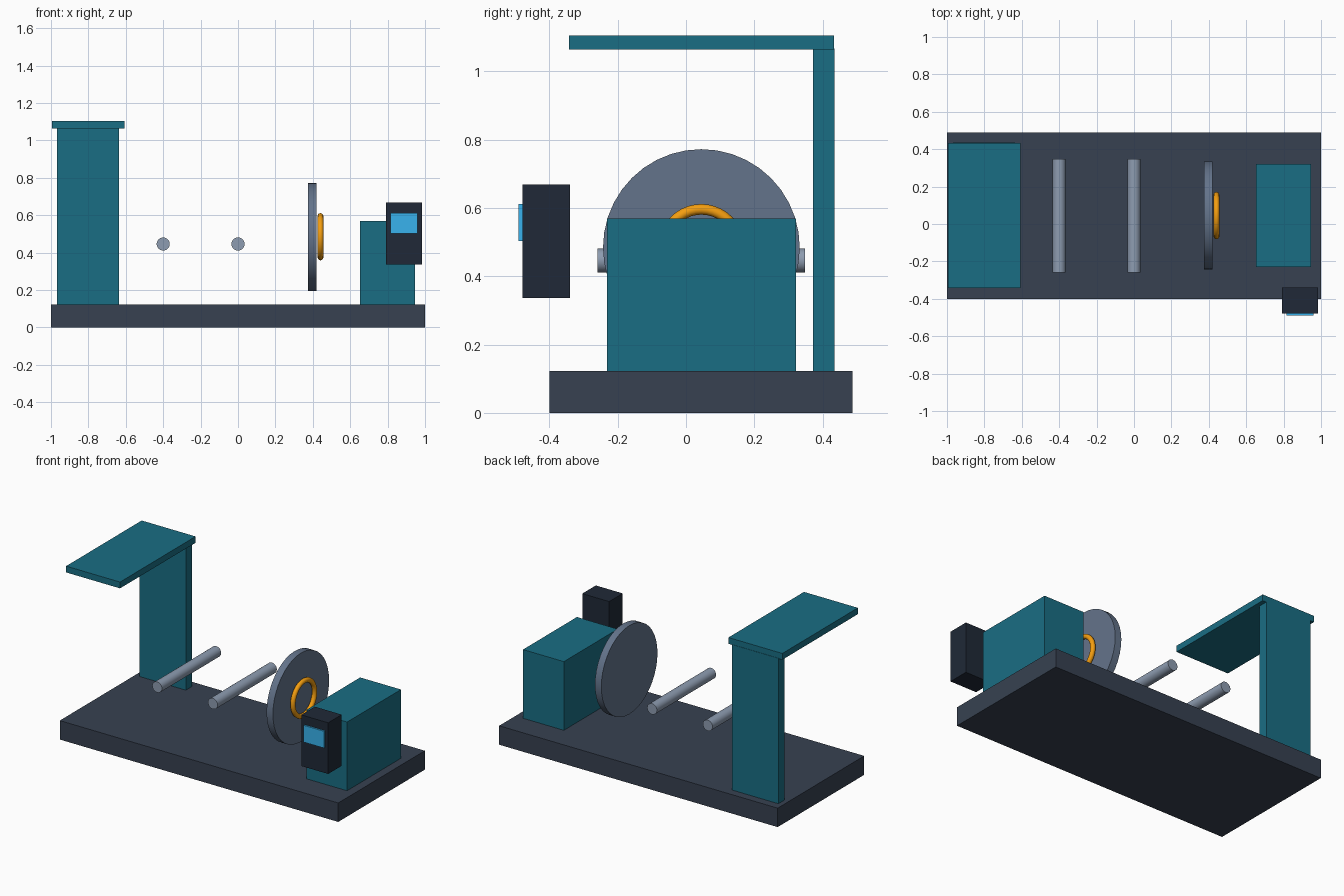
import bpy, math

if "Cube" in bpy.data.objects:
    bpy.data.objects.remove(bpy.data.objects["Cube"])

COLOURS = {
    "dark_slate": (0.038, 0.053, 0.082, 1),
    "teal": (0.010, 0.155, 0.230, 1),
    "steel": (0.270, 0.335, 0.440, 1),
    "slate": (0.127, 0.174, 0.258, 1),
    "amber": (0.900, 0.340, 0.005, 1),
    "near_black": (0.014, 0.022, 0.038, 1),
    "screen_blue": (0.040, 0.450, 0.850, 1),
}
MATS = {}
for key, rgba in COLOURS.items():
    MATS[key] = bpy.data.materials.new(key)
    MATS[key].diffuse_color = rgba


def finish(name, mat, smooth=False):
    ob = bpy.context.object
    ob.name = name
    ob.data.materials.append(MATS[mat])
    if smooth:
        bpy.ops.object.shade_smooth_by_angle(angle=math.radians(35))
    return ob


def box(name, mat, x, y, z):
    """Box from (min, max) ranges on each axis."""
    bpy.ops.mesh.primitive_cube_add(size=1, location=[sum(r) / 2 for r in (x, y, z)])
    bpy.context.object.scale = [r[1] - r[0] for r in (x, y, z)]
    bpy.ops.object.transform_apply(location=False, rotation=False, scale=True)
    return finish(name, mat)


def cylinder(name, mat, loc, radius, length, rot, sides):
    bpy.ops.mesh.primitive_cylinder_add(vertices=sides, radius=radius, depth=length,
                                        location=loc, rotation=rot)
    return finish(name, mat, smooth=True)


ALONG_X = (0, math.pi / 2, 0)
ALONG_Y = (math.pi / 2, 0, 0)
MID_Y = 0.045

# Base slab
box("base", "dark_slate", (-1, 1), (-0.40, 0.488), (0, 0.123))

# Post with overhanging canopy
box("post", "teal", (-0.968, -0.635), (0.372, 0.435), (0.123, 1.067))
box("canopy", "teal", (-0.995, -0.608), (-0.342, 0.433), (1.064, 1.105))

# Two rollers
for i, x in enumerate((-0.40, 0.0)):
    cylinder(f"roller_{i + 1}", "steel", (x, MID_Y, 0.446), 0.035, 0.607, ALONG_Y, 24)

# Disc with a ring on its right face
cylinder("disc", "slate", (0.398, MID_Y, 0.484), 0.288, 0.046, ALONG_X, 40)
bpy.ops.mesh.primitive_torus_add(major_radius=0.111, minor_radius=0.0155,
                                 major_segments=40, minor_segments=12,
                                 location=(0.441, MID_Y, 0.485), rotation=ALONG_X)
finish("ring", "amber", smooth=True)

# Drive housing
box("drive_housing", "teal", (0.652, 0.945), (-0.231, 0.322), (0.123, 0.569))

# Control box with screen
box("control_box", "near_black", (0.790, 0.983), (-0.479, -0.340), (0.337, 0.669))
box("screen", "screen_blue", (0.815, 0.960), (-0.490, -0.475), (0.503, 0.612))

for m in bpy.data.materials:
    if m.users and not m.is_grease_pencil:
        m.use_nodes = True
        m.node_tree.nodes["Principled BSDF"].inputs["Base Color"].default_value = m.diffuse_color
